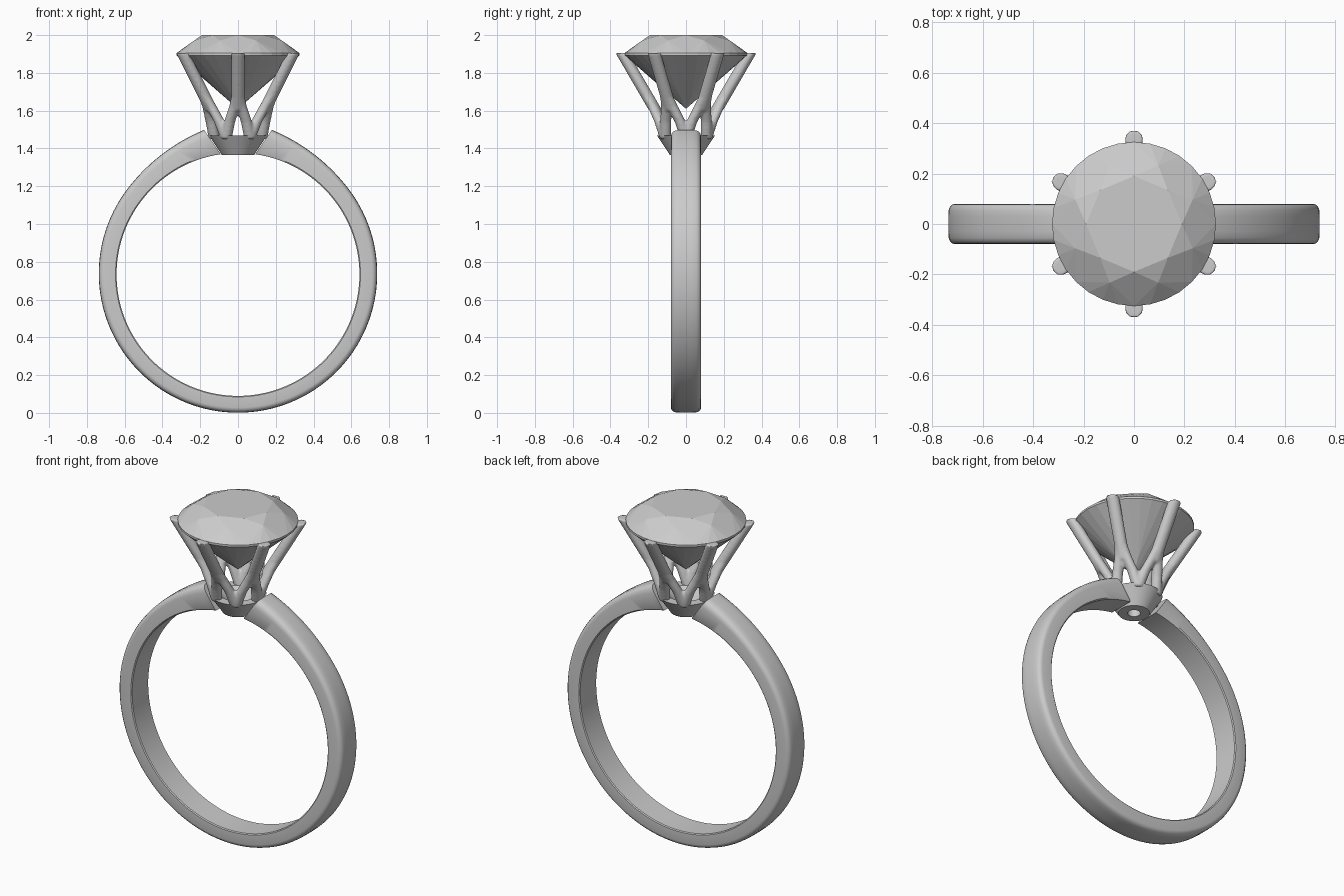
import bpy, bmesh, math
from mathutils import Vector

if "Cube" in bpy.data.objects:
    bpy.data.objects.remove(bpy.data.objects["Cube"])

metal = bpy.data.materials.new("pale grey")
metal.diffuse_color = (0.6, 0.6, 0.6, 1)
metal.use_nodes = True
metal.node_tree.nodes["Principled BSDF"].inputs["Base Color"].default_value = metal.diffuse_color


def finish(name, bm, smooth=None):
    bmesh.ops.recalc_face_normals(bm, faces=bm.faces)
    me = bpy.data.meshes.new(name)
    bm.to_mesh(me)
    bm.free()
    me.materials.append(metal)
    ob = bpy.data.objects.new(name, me)
    bpy.context.collection.objects.link(ob)
    if smooth:
        bpy.ops.object.select_all(action='DESELECT')
        ob.select_set(True)
        bpy.context.view_layer.objects.active = ob
        bpy.ops.object.shade_smooth_by_angle(angle=math.radians(smooth))
    return ob


def loft(bm, rings, cap=True):
    """Skin a list of closed rings of points."""
    vs = [[bm.verts.new(p) for p in r] for r in rings]
    n = len(vs[0])
    for a, b in zip(vs, vs[1:]):
        for i in range(n):
            bm.faces.new((a[i], a[(i + 1) % n], b[(i + 1) % n], b[i]))
    if cap:
        bm.faces.new(vs[0])
        bm.faces.new(vs[-1])


def polar(r, deg, z):
    a = math.radians(deg)
    return Vector((r * math.cos(a), r * math.sin(a), z))


# Band: open loop, shoulders thickening towards slanted ends at the seat
half = [(0.075, 0), (0.08, 0.06), (0.08, 0.70), (0.077, 0.83),
        (0.068, 0.93), (0.055, 0.98), (0.03, 1.0)]
section = half + [(-y, u) for y, u in reversed(half)]
rings = []
N = 120
for i in range(N + 1):
    t = i / N
    pin = math.radians(8.1 + t * (360 - 16.2))
    deg = 13.3 + t * (360 - 26.6)
    pout = math.radians(deg)
    near = min(deg, 360 - deg) - 13.3
    ro = 0.737 + 0.044 * max(0, 1 - near / 40) ** 2
    inner = Vector((0.643 * math.sin(pin), 0, 0.733 + 0.643 * math.cos(pin)))
    outer = Vector((ro * math.sin(pout), 0, 0.738 + ro * math.cos(pout)))
    rings.append([inner.lerp(outer, u) + Vector((0, y, 0)) for y, u in section])
bm = bmesh.new()
loft(bm, rings)
finish("band", bm, 35)

# Seat: tapered cup with a hole through the middle
profile = [(0.035, 1.365), (0.085, 1.365), (0.153, 1.468), (0.10, 1.468),
           (0.035, 1.41), (0.035, 1.365)]
bm = bmesh.new()
loft(bm, [[polar(r, k * 7.5, z) for k in range(48)] for r, z in profile], cap=False)
bmesh.ops.remove_doubles(bm, verts=bm.verts, dist=1e-5)
finish("seat", bm, 30)

# Prongs: six leaning rods, each forking into two legs that meet the neighbours
bm = bmesh.new()


def rod(path, width):
    loft(bm, [[polar(r, a, z) + polar(width, k * 22.5, 0) for k in range(16)]
              for r, a, z in path])


for k in range(6):
    base = 30 + 60 * k
    rod([(0.338, base, 1.905), (0.16, base, 1.60)], 0.036)
    for s in (-1, 1):
        rod([(0.219, base, 1.70), (0.174, base + s * 6, 1.62),
             (0.145, base + s * 18, 1.54), (0.125, base + s * 30, 1.45)], 0.03)
prongs = finish("prongs", bm)
m = prongs.modifiers.new("fuse", 'REMESH')
m.mode = 'VOXEL'
m.voxel_size = 0.008
m.use_smooth_shade = True
m = prongs.modifiers.new("soften", 'SMOOTH')
m.factor = 0.5
m.iterations = 4

# Gem: round brilliant cut made as a hull of its facet corners
bm = bmesh.new()
pts = [Vector((0, 0, 1.61))]
for k in range(8):
    a = 45 * k
    pts.append(polar(0.19, a, 2.0))             # table
    pts.append(polar(0.252, a + 22.5, 1.971))   # star facet points
    pts.append(polar(0.075, a + 22.5, 1.672))   # pavilion facet points
for k in range(32):
    pts.append(polar(0.325, k * 11.25, 1.905))  # girdle
    pts.append(polar(0.325, k * 11.25, 1.893))
for p in pts:
    bm.verts.new(p)
bmesh.ops.convex_hull(bm, input=bm.verts)
bmesh.ops.dissolve_limit(bm, angle_limit=math.radians(1.5), verts=bm.verts, edges=bm.edges)
finish("gem", bm)
